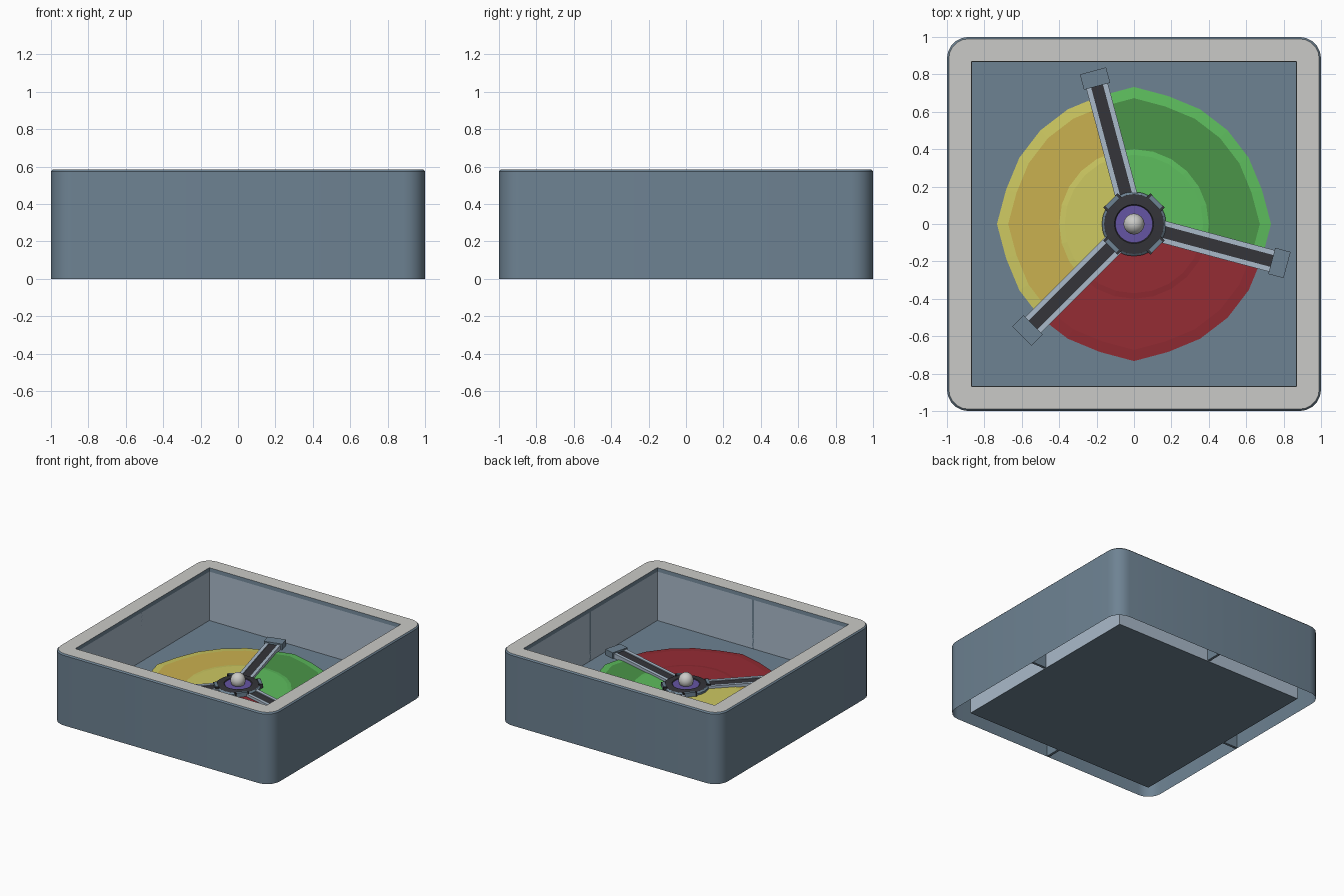
import bpy, bmesh, math
from mathutils import Matrix

if "Cube" in bpy.data.objects:
    bpy.data.objects.remove(bpy.data.objects["Cube"])

def mat(name, r, g, b):
    m = bpy.data.materials.new(name)
    m.diffuse_color = (r, g, b, 1)
    m.use_nodes = True
    m.node_tree.nodes["Principled BSDF"].inputs["Base Color"].default_value = m.diffuse_color
    return m

SLATE = mat("slate_blue", 0.155, 0.225, 0.29)
GREY = mat("light_grey", 0.59, 0.59, 0.57)
STEEL = mat("pale_steel", 0.40, 0.49, 0.59)
DARK = mat("charcoal", 0.035, 0.035, 0.042)
LIME = mat("light_green", 0.11, 0.51, 0.11)
GREEN = mat("dark_green", 0.07, 0.30, 0.065)
LEMON = mat("pale_yellow", 0.61, 0.58, 0.12)
GOLD = mat("gold", 0.59, 0.44, 0.08)
RED = mat("red", 0.30, 0.025, 0.034)
PURPLE = mat("purple", 0.13, 0.09, 0.37)

def finish(name, bm, mats, smooth=False):
    bmesh.ops.remove_doubles(bm, verts=bm.verts, dist=1e-5)
    me = bpy.data.meshes.new(name)
    bm.to_mesh(me)
    bm.free()
    for m in mats:
        me.materials.append(m)
    ob = bpy.data.objects.new(name, me)
    bpy.context.collection.objects.link(ob)
    if smooth:
        bpy.context.view_layer.objects.active = ob
        ob.select_set(True)
        bpy.ops.object.shade_smooth_by_angle(angle=math.radians(35))
        ob.select_set(False)
    return ob

def bridge(bm, a, b, index):
    # join two equal loops; collapsed corners become triangles
    n = len(a)
    for i in range(n):
        j = (i + 1) % n
        quad = [a[i], a[j], b[j], b[i]]
        pts = []
        for v in quad:
            if all((v.co - p.co).length > 1e-6 for p in pts):
                pts.append(v)
        if len(pts) > 2:
            bm.faces.new(pts).material_index = index

def square_loop(bm, half, radius, z, n=5):
    out = []
    for q in range(4):
        sx, sy = [(1, 1), (-1, 1), (-1, -1), (1, -1)][q]
        for k in range(n + 1):
            a = math.pi / 2 * (q + k / n)
            out.append(bm.verts.new((sx * (half - radius) + radius * math.cos(a),
                                     sy * (half - radius) + radius * math.sin(a), z)))
    return out

def box(name, size, loc, m, angle=0.0):
    bm = bmesh.new()
    bmesh.ops.create_cube(bm, size=1, matrix=Matrix.Rotation(angle, 4, 'Z')
                          @ Matrix.Translation(loc) @ Matrix.Diagonal((*size, 1)))
    return finish(name, bm, [m])

def lathe(name, profile, mats, rule, n=24, shape=lambda r, i: r, smooth=False):
    bm = bmesh.new()
    loops = []
    for r, z in profile:
        loops.append([bm.verts.new((shape(r, i) * math.cos(2 * math.pi * i / n),
                                    shape(r, i) * math.sin(2 * math.pi * i / n), z))
                      for i in range(n)])
    for s in range(len(loops) - 1):
        a, b = loops[s], loops[s + 1]
        for i in range(n):
            j = (i + 1) % n
            pts = [a[i], a[j], b[j], b[i]]
            if profile[s + 1][0] == 0:
                pts = [a[i], a[j], b[i]]
            bm.faces.new(pts).material_index = rule(s, i)
    return finish(name, bm, mats, smooth)

# tray: rounded outer wall, flat grey rim, slate lip, pale inner walls
bm = bmesh.new()
steps = [(1.0, .115, 0, 0), (1.0, .115, .575, 0), (.99, .105, .585, 0),
         (.87, 0, .585, 1), (.867, 0, .555, 0), (.87, 0, .555, 0), (.87, 0, 0, 2)]
prev = None
for half, rad, z, index in steps:
    loop = square_loop(bm, half, rad, z)
    if prev:
        bridge(bm, prev, loop, index)
    prev = loop
finish("tray", bm, [SLATE, GREY, STEEL], True)

# floor slab, flush with the bottom
box("floor", (1.738, 1.738, .152), (0, 0, .076), SLATE)

# ribs across the hollow wall
for k in range(4):
    box("wall_rib", (.13, .02, .56), (.935, 0, .285), SLATE, k * math.pi / 2)

# dial: three 120 degree sectors with lighter rings
def dial_shape(r, i):
    return r * 1.035 if r > .6 and i % 6 == 0 else r

def dial_rule(s, i):
    sector = ((i + 1) % 24) // 8
    if sector == 2:
        return 4
    return sector * 2 + (1 if s == 2 else 0)

lathe("dial", [(.708, .15), (.708, .16), (.65, .166), (.40, .166), (.37, .17), (.1, .17)],
      [LIME, GREEN, LEMON, GOLD, RED], dial_rule, shape=dial_shape)

# three divider arms with rails, dark channel and end caps
for deg in (105, 225, 345):
    a = math.radians(deg)
    for side in (1, -1):
        box("arm_rail", (.63, .027, .04), (.465, side * .046, .17), STEEL, a)
    box("arm_channel", (.63, .066, .032), (.465, 0, .168), DARK, a)
    box("arm_cap", (.085, .145, .05), (.805, 0, .175), SLATE, a)

# hub: slate rim, dark ring, purple centre
lathe("hub", [(.172, .15), (.172, .185), (.16, .195), (.105, .2), (.1, .195), (0, .195)],
      [SLATE, DARK, PURPLE], lambda s, i: [0, 0, 1, 1, 2][s])
for k in range(4):
    a = math.pi / 4 + k * math.pi / 2
    box("hub_tab", (.025, .08, .055), (.165, 0, .177), SLATE, a)
    for side in (1, -1):
        box("hub_tab_end", (.03, .014, .052), (.164, side * .046, .176), DARK, a)

# knob: round ball on a short neck
ball = [(.03, .19)] + [(.057 * math.cos(t), .228 + .06 * math.sin(t))
                       for t in [math.radians(-50 + 20 * k) for k in range(7)]] + [(0, .288)]
lathe("knob", ball, [GREY], lambda s, i: 0, n=16, smooth=True)
